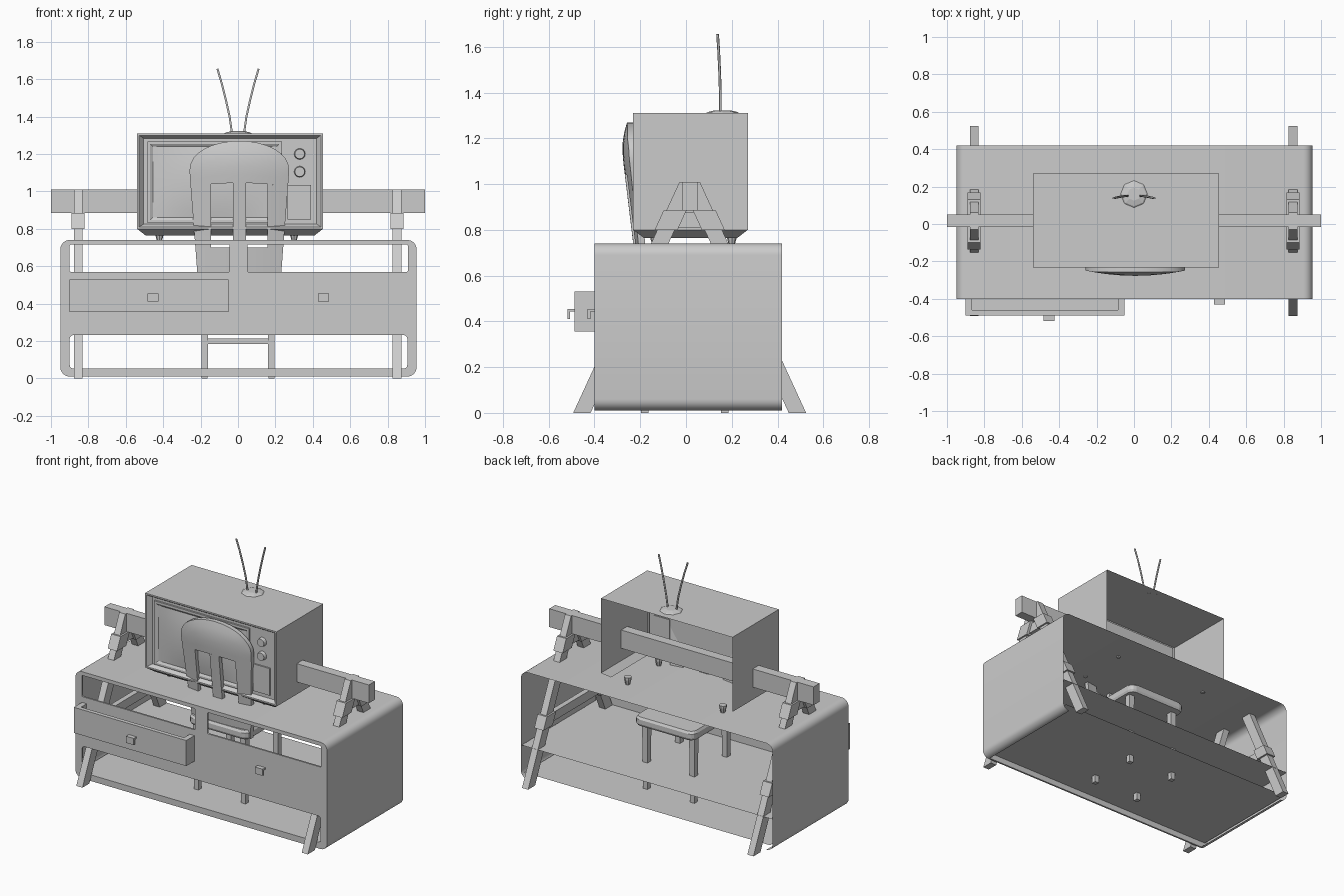
import bpy, bmesh, math
from mathutils import Vector

if "Cube" in bpy.data.objects:
    bpy.data.objects.remove(bpy.data.objects["Cube"])


def mesh(name, verts, faces, smooth=False):
    me = bpy.data.meshes.new(name)
    me.from_pydata([tuple(v) for v in verts], [], faces)
    bm = bmesh.new()
    bm.from_mesh(me)
    bmesh.ops.recalc_face_normals(bm, faces=bm.faces)
    bm.to_mesh(me)
    bm.free()
    ob = bpy.data.objects.new(name, me)
    bpy.context.collection.objects.link(ob)
    if smooth:
        select(ob)
        bpy.ops.object.shade_smooth_by_angle(angle=math.radians(35))
    return ob


def select(ob):
    bpy.ops.object.select_all(action='DESELECT')
    ob.select_set(True)
    bpy.context.view_layer.objects.active = ob


def loft(name, loops, cap0=True, cap1=True, skip=()):
    n = len(loops[0])
    verts = [v for lp in loops for v in lp]
    faces = [(k * n + i, k * n + (i + 1) % n, (k + 1) * n + (i + 1) % n, (k + 1) * n + i)
             for k in range(len(loops) - 1) for i in range(n) if i not in skip]
    if cap0:
        faces.append(tuple(range(n)))
    if cap1:
        faces.append(tuple(range(len(verts) - n, len(verts))))
    return mesh(name, verts, faces)


def prism(name, yz, x, w):
    return loft(name, [[(x + s * w / 2, y, z) for y, z in yz] for s in (-1, 1)])


def box(name, x0, x1, y0, y1, z0, z1):
    return prism(name, [(y0, z0), (y1, z0), (y1, z1), (y0, z1)], (x0 + x1) / 2, x1 - x0)


def grid(name, nu, nv, fn, thick=0.0):
    verts = [fn(i / nu, j / nv) for j in range(nv + 1) for i in range(nu + 1)]
    m = nu + 1
    faces = [(j * m + i, j * m + i + 1, j * m + m + i + 1, j * m + m + i)
             for j in range(nv) for i in range(nu)]
    if thick:
        k = len(verts)
        verts += [(x, y + thick, z) for x, y, z in verts]
        rim = [i for i in range(m)] + [j * m + nu for j in range(1, nv + 1)]
        rim += [nv * m + i for i in range(nu - 1, -1, -1)] + [j * m for j in range(nv - 1, 0, -1)]
        faces += [tuple(v + k for v in reversed(f)) for f in faces]
        faces += [(a, b, b + k, a + k) for a, b in zip(rim, rim[1:] + rim[:1])]
    return mesh(name, verts, faces, True)


def round_rect(x0, x1, z0, z1, r, n=6):
    pts = []
    for cx, cz, a0 in ((x0 + r, z0 + r, 270), (x0 + r, z1 - r, 180), (x1 - r, z1 - r, 90), (x1 - r, z0 + r, 0)):
        for i in range(n + 1):
            a = math.radians(a0 - 90 * i / n)
            pts.append((cx + r * math.cos(a), cz + r * math.sin(a)))
    return pts


def tube(name, pts, r):
    cu = bpy.data.curves.new(name, 'CURVE')
    cu.dimensions = '3D'
    cu.bevel_depth, cu.bevel_resolution, cu.use_fill_caps = r, 1, True
    sp = cu.splines.new('POLY')
    sp.points.add(len(pts) - 1)
    for p, c in zip(sp.points, pts):
        p.co = (*c, 1)
    ob = bpy.data.objects.new(name, cu)
    bpy.context.collection.objects.link(ob)
    select(ob)
    bpy.ops.object.convert(target='MESH')


# cabinet outer shell, open at the back and underneath
prof = round_rect(-0.95, 0.955, 0.01, 0.74, 0.05)
n = len(prof)
mesh("cabinet_shell", [(x, y, z) for y in (-0.4, 0.42) for x, z in prof],
     [(i, i + 1, n + i + 1, n + i) for i in range(n - 1)], True)

# cabinet front panel with three openings
cu = bpy.data.curves.new("cabinet_front", 'CURVE')
cu.dimensions, cu.fill_mode, cu.extrude = '2D', 'BOTH', 0.006
for pts in (prof, round_rect(-0.9, -0.045, 0.57, 0.715, 0.004, 1),
            round_rect(0.05, 0.908, 0.57, 0.715, 0.004, 1),
            round_rect(-0.9, 0.905, 0.052, 0.232, 0.02, 3)):
    sp = cu.splines.new('POLY')
    sp.points.add(len(pts) - 1)
    sp.use_cyclic_u = True
    for p, (x, z) in zip(sp.points, pts):
        p.co = (x, z, 0, 1)
ob = bpy.data.objects.new("cabinet_front", cu)
bpy.context.collection.objects.link(ob)
ob.rotation_euler.x = math.pi / 2
ob.location.y = -0.394
select(ob)
bpy.ops.object.convert(target='MESH')

# shelf and floor boards
for name, z, w in (("cabinet_shelf", 0.232, 0.95), ("cabinet_floor", 0.05, 0.93)):
    mesh(name, [(-w, -0.4, z), (w, -0.4, z), (w, 0.42, z), (-w, 0.42, z)], [(0, 1, 2, 3)])

# pulled-out drawer
box("drawer_face", -0.9, -0.05, -0.488, -0.46, 0.355, 0.53)
box("drawer_bottom", -0.87, -0.08, -0.46, -0.4, 0.355, 0.37)
for x in (-0.9, -0.085):
    box("drawer_side", x, x + 0.035, -0.46, -0.4, 0.355, 0.53)

# hooked drawer pulls
for x, y in ((-0.455, -0.488), (0.458, -0.4)):
    prism("drawer_pull", [(y, 0.443), (y, 0.455), (y - 0.03, 0.455), (y - 0.03, 0.41),
                          (y - 0.018, 0.41), (y - 0.018, 0.443)], x, 0.058)


def rect(x0, x1, z0, z1, y):
    return [(x0, y, z0), (x1, y, z0), (x1, y, z1), (x0, y, z1)]


# television case, open back and recessed front
X0, X1 = -0.54, 0.455
case = [rect(X0, X1, 0.8, 1.31, 0.27), rect(X0, X1, 0.8, 1.31, -0.232),
        rect(X0 + .012, X1 - .012, 0.81, 1.3, -0.232), rect(X0 + .035, X1 - .035, 0.825, 1.283, -0.205)]
loft("tv_case", case[:3], False, False, skip=(0,))
loft("tv_front", case[1:], False, True)
loft("tv_screen_frame", [rect(-0.485, 0.235, 0.832, 1.267, -0.205), rect(-0.485, 0.235, 0.832, 1.267, -0.217),
                         rect(-0.47, 0.22, 0.846, 1.253, -0.217), rect(-0.455, 0.205, 0.86, 1.239, -0.208)], False, False)
grid("tv_screen", 12, 8, lambda u, v: (-0.455 + 0.66 * u, -0.208 - 0.32 * u * (1 - u) * v * (1 - v),
                                       0.86 + 0.379 * v))
box("tv_speaker", 0.265, 0.39, -0.215, -0.2, 0.85, 1.035)


def lathe(name, prof, seg, loc, rot=0):
    loops = [[(r * math.cos(2 * math.pi * i / seg), r * math.sin(2 * math.pi * i / seg), h)
              for i in range(seg)] for r, h in prof]
    ob = loft(name, loops)
    ob.location, ob.rotation_euler.x = loc, rot
    return ob


for z in (1.2, 1.105):
    lathe("tv_knob", [(0.03, 0), (0.026, 0.025)], 16, (0.33, -0.204, z), math.pi / 2)

# tapered television base and feet
loft("tv_base", [[(X0 + d, -0.23 + d, z), (X1 - d, -0.23 + d, z), (X1 - d, 0.27 - d, z), (X0 + d, 0.27 - d, z)]
                 for d, z in ((0, 0.8), (0.045, 0.765))], False, False, skip=(2,))
for x in (-0.42, 0.3):
    for y in (-0.135, 0.2):
        lathe("tv_foot", [(0.013, 0.734), (0.024, 0.775), (0.024, 0.79)], 8, (x, y, 0))

# antenna
lathe("antenna_base", [(0.075, 1.308), (0.065, 1.315), (0.035, 1.322)], 8, (0, 0.16, 0))
for s in (-1, 1):
    tube("antenna_rod", [(s * .033, .15, 1.315), (s * .045, .15, 1.4), (s * .065, .147, 1.49),
                         (s * .088, .143, 1.58), (s * .11, .138, 1.655)], 0.006)

# chair back, bowed and leaning
CX = 0.007
LEAN = [(0.48, -0.205), (0.75, -0.232), (1.12, -0.277), (1.2, -0.277), (1.28, -0.255)]


def back_point(x, z):
    for (z0, y0), (z1, y1) in zip(LEAN, LEAN[1:]):
        if z <= z1 or z1 == LEAN[-1][0]:
            y = y0 + (y1 - y0) * (z - z0) / (z1 - z0)
            break
    return (x + CX, y + 0.4 * x * x, z)


def half(z):
    return 0.225 + 0.075 * (z - 0.57)


def rail(u, v):
    x = -math.cos(math.pi * u) * half(1.04 + 0.08 * v)
    top = 1.11 + 0.16 * math.sin(math.pi * u) ** 0.9
    z0 = 1.045 - 0.3 * x * x
    return back_point(x, z0 + (top - z0) * v)


grid("chair_top_rail", 16, 5, rail, 0.03)
grid("chair_center_slat", 2, 6, lambda u, v: back_point(-0.035 + 0.07 * u, 0.7 + 0.345 * v), 0.03)
grid("chair_lower_back", 10, 3, lambda u, v: back_point((2 * u - 1) * half(0.5 + 0.2 * v), 0.5 + 0.2 * v), 0.03)
for s in (-1, 1):
    def side(u, v):
        x = 0.152 + (half(0.7 + 0.34 * v) - 0.152) * u
        return back_point(s * x, 0.7 + (0.345 - 0.3 * x * x) * v)
    grid("chair_side_slat", 3, 6, side, 0.03)

# chair seat, legs and stretchers
seat = round_rect(-0.225, 0.225, -0.225, 0.245, 0.04, 3)
loft("chair_seat", [[(x * k, y * k, z) for x, y in seat] for k, z in ((0.97, 0.5), (1, 0.515), (1, 0.545), (0.96, 0.56))])
for sx in (-1, 1):
    for y in (-0.18, 0.17):
        loft("chair_leg", [[(sx * .178 + a * r, y + b * r, z) for a, b in ((-1, -1), (1, -1), (1, 1), (-1, 1))]
                           for r, z in ((0.016, 0), (0.021, 0.5))])
    box("chair_side_stretcher", sx * .178 - .01, sx * .178 + .01, -0.17, 0.16, 0.185, 0.213)
box("chair_front_stretcher", -0.17, 0.17, -0.19, -0.17, 0.185, 0.213)

# barrier beam and splayed legs
box("barrier_beam", -1, 1, -0.015, 0.05, 0.885, 1.01)
YC = 0.016


def leg_poly(s, z0, z1, grow=0.0):
    def e(z, w):
        return -0.455 - YC + 0.46 * z + w
    w = 0.038 + grow
    return [(YC + s * e(z, d), z) for z, d in ((z0, -w), (z0, w), (z1, w), (z1, -w))]


for x in (-0.855, 0.85):
    for s in (-1, 1):
        prism("barrier_leg", leg_poly(s, 0, 1.01), x, 0.046)
        for z0, z1 in ((0.8, 0.885), (0.35, 0.43)):
            prism("barrier_collar", leg_poly(s, z0, z1, 0.012), x, 0.07)
    box("barrier_lower_crossbar", x - 0.018, x + 0.018, -0.28, 0.31, 0.36, 0.42)
    box("barrier_upper_crossbar", x - 0.018, x + 0.018, -0.07, 0.1, 0.81, 0.875)
